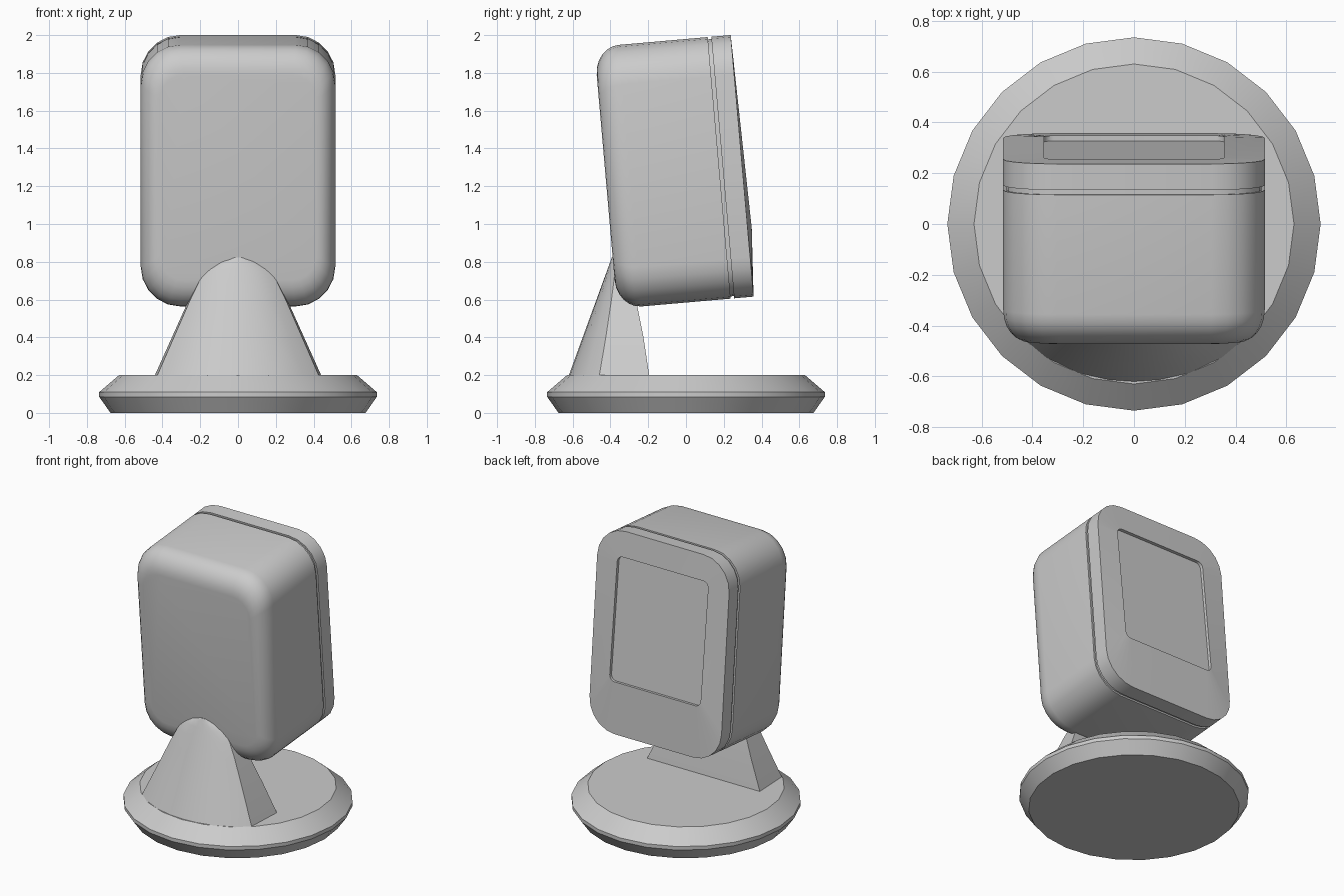
import bpy, bmesh, math
from math import sin, cos, pi, radians
from mathutils import Vector

cube = bpy.data.objects.get("Cube")
if cube:
    bpy.data.objects.remove(cube, do_unlink=True)

grey = bpy.data.materials.new("plain grey")
grey.use_nodes = True
COLOUR = (0.6, 0.6, 0.6, 1)
grey.diffuse_color = COLOUR
grey.node_tree.nodes["Principled BSDF"].inputs["Base Color"].default_value = COLOUR


def loft(name, rings, angle=30, tilt=0):
    """Skin a stack of equal-length closed rings and cap both ends."""
    bm = bmesh.new()
    loops = [[bm.verts.new(p) for p in ring] for ring in rings]
    n = len(loops[0])
    for a, b in zip(loops, loops[1:]):
        for i in range(n):
            j = (i + 1) % n
            bm.faces.new((a[i], a[j], b[j], b[i]))
    bm.faces.new(loops[0][::-1])
    bm.faces.new(loops[-1])
    bmesh.ops.recalc_face_normals(bm, faces=bm.faces)
    mesh = bpy.data.meshes.new(name)
    bm.to_mesh(mesh)
    bm.free()
    mesh.materials.append(grey)
    obj = bpy.data.objects.new(name, mesh)
    bpy.context.collection.objects.link(obj)
    obj.rotation_euler.x = tilt
    bpy.ops.object.select_all(action='DESELECT')
    obj.select_set(True)
    bpy.context.view_layer.objects.active = obj
    bpy.ops.object.shade_smooth_by_angle(angle=radians(angle))
    return obj


def rounded(hw, hh, r, depth, mid, slope=0, steps=5):
    """Upright rounded rectangle; slope leans it in depth over its height."""
    ring = []
    for k, (sx, sz) in enumerate([(1, 1), (-1, 1), (-1, -1), (1, -1)]):
        for s in range(steps + 1):
            t = (k + s / steps) * pi / 2
            x = sx * (hw - r) + r * cos(t)
            z = sz * (hh - r) + r * sin(t)
            ring.append(Vector((x, depth - slope * z, mid + z)))
    return ring


TILT = radians(5)
MID, HW, HH, R = 1.277, 0.515, 0.695, 0.21

# Housing with a softly rounded front
rings = []
for s in range(7):
    t = s / 6 * pi / 2
    k = 1 - sin(t)
    rings.append(rounded(HW - 0.1 * k, HH - 0.15 * k, R - 0.08 * k,
                         -0.315 + 0.13 * (1 - cos(t)), MID))
rings.append(rounded(HW, HH, R, 0.288, MID))
loft("housing", rings, 40, TILT)

# Recessed seam between housing and back plate
loft("seam", [rounded(HW - 0.012, HH - 0.012, R - 0.012, d, MID)
              for d in (0.27, 0.32)], 30, TILT)

# Back plate with a slightly raised rim around a shallow window
loft("back_plate", [
    rounded(HW, HH, R, 0.307, MID),
    rounded(HW, HH, R, 0.410, MID),
    rounded(0.355, 0.425, 0.04, 0.423, 1.37, 0.021),
    rounded(0.355, 0.425, 0.04, 0.402, 1.37, 0.021),
], 30, TILT)

# Round base
loft("base", [[Vector((r * sin(i * pi / 12), r * cos(i * pi / 12), z))
               for i in range(24)]
              for r, z in [(0.675, 0), (0.735, 0.085), (0.735, 0.11), (0.63, 0.2)]], 30)


# Neck: flat at the back, bowed at the front, narrowing to a rounded tip
def neck_ring(z, w, back):
    front = -0.62 + (z - 0.2) * 0.365
    d = front - back
    half = [(w, back), (w * 0.97, back + 0.62 * d), (w * 0.78, back + 0.78 * d),
            (w * 0.5, back + 0.92 * d), (w * 0.22, back + 0.985 * d)]
    pts = half + [(0, front)] + [(-x, y) for x, y in reversed(half)]
    return [Vector((x, y, z)) for x, y in pts]


loft("neck", [neck_ring(*p) for p in [
    (0.1, 0.48, -0.18), (0.2, 0.44, -0.195), (0.4, 0.35, -0.225), (0.6, 0.26, -0.265),
    (0.7, 0.21, -0.29), (0.76, 0.165, -0.31), (0.8, 0.11, -0.33), (0.822, 0.04, -0.34)]], 40)
